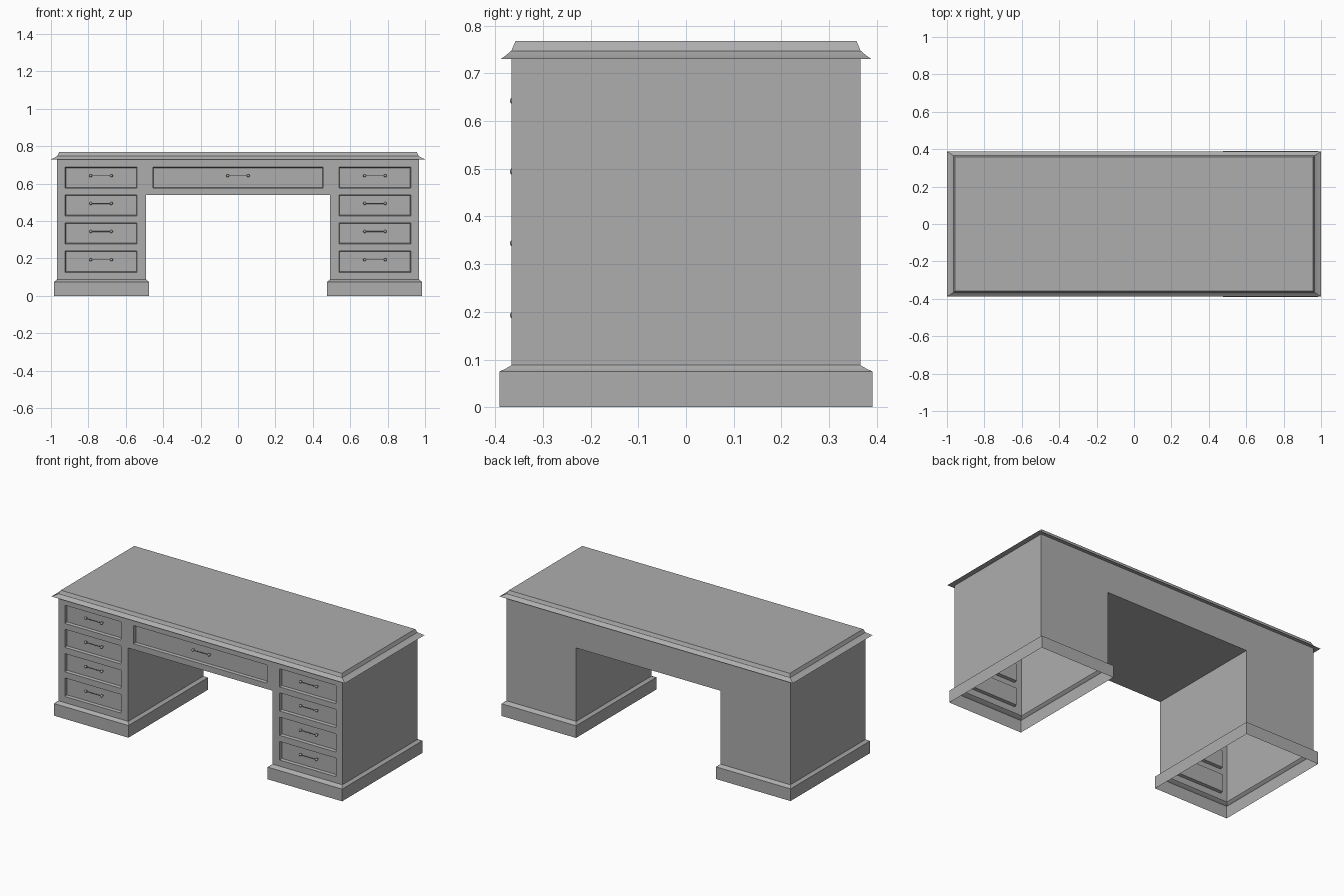
import bpy, bmesh
from math import cos, sin, pi
from mathutils import Matrix, Vector

if "Cube" in bpy.data.objects:
    bpy.data.objects.remove(bpy.data.objects["Cube"])

grey = bpy.data.materials.new("plain grey")
grey.use_nodes = True
grey.diffuse_color = (0.42, 0.42, 0.42, 1)
grey.node_tree.nodes["Principled BSDF"].inputs["Base Color"].default_value = grey.diffuse_color

FRONT = -0.366            # front plane of the cabinet
RECESS = 0.018            # depth of the drawer panels
KNEE_X, KNEE_Z = 0.492, 0.54
BODY_X = 0.967


def finish(bm, name):
    bmesh.ops.recalc_face_normals(bm, faces=bm.faces)
    mesh = bpy.data.meshes.new(name)
    bm.to_mesh(mesh)
    bm.free()
    mesh.materials.append(grey)
    obj = bpy.data.objects.new(name, mesh)
    bpy.context.collection.objects.link(obj)
    return obj


def loft(name, rings, centre_x=0, cap=False):
    """Stack of rectangles given as (half width, half depth, height)."""
    bm = bmesh.new()
    loops = [[bm.verts.new((centre_x + sx * w, sy * d, z))
              for sx, sy in ((-1, -1), (1, -1), (1, 1), (-1, 1))]
             for w, d, z in rings]
    for low, high in zip(loops, loops[1:]):
        for i in range(4):
            j = (i + 1) % 4
            bm.faces.new((low[i], low[j], high[j], high[i]))
    if cap:
        bm.faces.new(loops[-1])
    return finish(bm, name)


def cove(outer, inner, z0, z1, steps=4, hollow=0.15):
    """Slightly hollow moulding between two rectangles."""
    rings = []
    for i in range(steps + 1):
        flat, a = i / steps, i / steps * pi / 2
        s = (1 - hollow) * flat + hollow * sin(a)
        t = (1 - hollow) * flat + hollow * (1 - cos(a))
        rings.append((outer[0] + (inner[0] - outer[0]) * s,
                      outer[1] + (inner[1] - outer[1]) * s, z0 + (z1 - z0) * t))
    return rings


# Cabinet: front grid with a knee hole, pulled back into an open-bottomed shell
half = [0.455, KNEE_X, 0.54, 0.924, BODY_X]
xs = [-x for x in reversed(half)] + half
zs = [0.088, 0.126, 0.24, 0.278, 0.39, 0.428, KNEE_Z, 0.576, 0.688, 0.732]
bm = bmesh.new()
grid = [[bm.verts.new((x, FRONT, z)) for x in xs] for z in zs]
drawers = []
for r in range(len(zs) - 1):
    for c in range(len(xs) - 1):
        mid_x = abs(xs[c] + xs[c + 1]) / 2
        mid_z = (zs[r] + zs[r + 1]) / 2
        if mid_x < KNEE_X and mid_z < KNEE_Z:
            continue
        face = bm.faces.new((grid[r][c], grid[r][c + 1], grid[r + 1][c + 1], grid[r + 1][c]))
        if r % 2 == 1 and (mid_x < 0.1 or 0.54 < mid_x < 0.924):
            drawers.append(face)
bmesh.ops.delete(bm, geom=[v for v in bm.verts if not v.link_faces], context='VERTS')
rim = [e for e in bm.edges if e.is_boundary
       and not all(v.co.z < 0.1 or v.co.z > 0.73 for v in e.verts)]
out = bmesh.ops.extrude_edge_only(bm, edges=rim)["geom"]
bmesh.ops.translate(bm, verts=[g for g in out if isinstance(g, bmesh.types.BMVert)],
                    vec=(0, -2 * FRONT, 0))
# Back panels
for x0, x1, z0 in ((-BODY_X, -KNEE_X, zs[0]), (-KNEE_X, KNEE_X, KNEE_Z), (KNEE_X, BODY_X, zs[0])):
    bm.faces.new([bm.verts.new((x, -FRONT, z))
                  for x, z in ((x1, z0), (x0, z0), (x0, zs[-1]), (x1, zs[-1]))])
# Recessed drawer panels
bm.normal_update()
centres = [f.calc_center_median() for f in drawers]
bmesh.ops.inset_individual(bm, faces=drawers, thickness=0.005, depth=0)
for f in drawers:
    bmesh.ops.translate(bm, verts=f.verts, vec=(0, RECESS, 0))
bmesh.ops.remove_doubles(bm, verts=bm.verts, dist=0.0001)
finish(bm, "cabinet")

# Desk top: sloped lip, small ledge, then a raised tapering slab
loft("desk_top", [(BODY_X, 0.366, 0.73)]
     + cove((1.0, 0.388), (0.969, 0.368), 0.73, 0.746)
     + [(0.966, 0.366, 0.747), (0.957, 0.357, 0.768)], cap=True)

# Skirting around each pedestal
for side, name, depth in ((-1, "right_skirting", 0.387), (1, "left_skirting", 0.391)):
    loft(name, [(0.254, depth, 0)]
         + cove((0.254, depth), (0.2375, 0.366), 0.075, 0.088), centre_x=side * 0.7295)


def rod(bm, a, b, radius, sides):
    a, b = Vector(a), Vector(b)
    turn = (b - a).to_track_quat('Z', 'Y').to_matrix().to_4x4()
    bmesh.ops.create_cone(bm, cap_ends=True, segments=sides, radius1=radius, radius2=radius,
                          depth=(b - a).length, matrix=Matrix.Translation((a + b) / 2) @ turn)


# Drawer handles: ball ends on short posts, joined by a thin bar
for n, c in enumerate(centres):
    bm = bmesh.new()
    z, back, axis = c.z + 0.01, FRONT + RECESS, FRONT + 0.005
    for s in (-0.055, 0.055):
        rod(bm, (c.x + s, back, z), (c.x + s, axis, z), 0.004, 10)
        bmesh.ops.create_uvsphere(bm, u_segments=12, v_segments=8, radius=0.008,
                                  matrix=Matrix.Translation((c.x + s, axis, z)))
    rod(bm, (c.x - 0.055, axis, z), (c.x + 0.055, axis, z), 0.002, 8)
    handle = finish(bm, f"drawer_handle_{n + 1}")
    handle.data.shade_smooth()
    handle.data.set_sharp_from_angle(angle=0.8)
